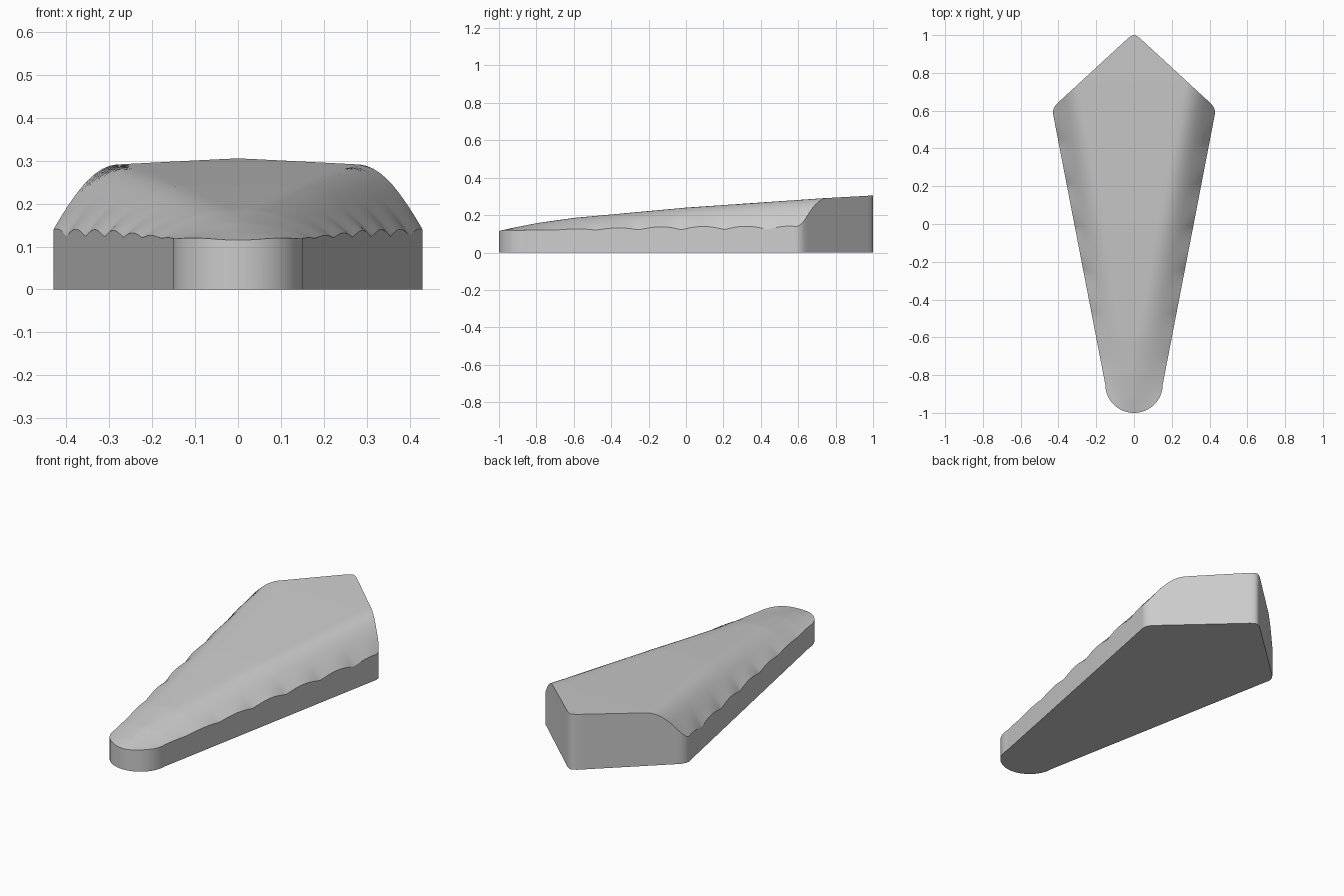
import bpy, bmesh, math

cube = bpy.data.objects.get("Cube")
if cube:
    bpy.data.objects.remove(cube)

COLS = 40            # divisions across the width
BEVEL = 0.18         # width of the rounded shoulder


def lerp_table(table, t):
    for (a, va), (b, vb) in zip(table, table[1:]):
        if t <= b:
            return va + (vb - va) * (t - a) / (b - a)
    return table[-1][1]


def side_line(y):
    return 0.152 + (y + 0.85) * 0.193


# Ridge height along the length
RIDGE = [(-1, 0.115), (-0.93, 0.132), (-0.8, 0.157), (-0.6, 0.185),
         (0, 0.24), (0.73, 0.29), (1, 0.305)]


def top_height(x, y):
    d = max(0, side_line(y) - abs(x))
    top = lerp_table(RIDGE, y)
    edge = min(top, 0.118 + 0.004 * (y + 1))
    t = min(1, d / BEVEL)
    # Scalloped lower edge that fades into the shoulder
    wave = abs(math.sin(math.pi * (y - 0.435) / 0.23))
    scallop = 0.017 * wave * min(1, max(0, (y + 0.9) / 0.8))
    fade = max(0, 1 - d / 0.08) ** 2
    return edge + (top - edge) * (1 - (1 - t) ** 2) + scallop * fade


# Outline stations (y, half width): round tip, straight sides, pointed back
stations = []
for i in range(14):
    a = math.pi / 2 * i / 14
    stations.append((-0.85 - 0.15 * math.cos(a), 0.152 * math.sin(a)))
for i in range(101):
    y = -0.85 + 1.44 * i / 100
    stations.append((y, side_line(y)))
stations += [(0.607, 0.427), (0.622, 0.419)]
for i in range(25):
    t = i / 24
    stations.append((0.635 + 0.35 * t, 0.41 - 0.38 * t))
stations += [(0.995, 0.015), (1.0, 0.0)]

bm = bmesh.new()


def add_face(verts, smooth=True):
    verts = list(dict.fromkeys(verts))
    if len(verts) > 2:
        bm.faces.new(verts).smooth = smooth


# Top rows and bottom rim
rows, rim = [], []
for y, w in stations:
    if w < 1e-6:
        rows.append([bm.verts.new((0, y, top_height(0, y)))] * (COLS + 1))
        rim.append([bm.verts.new((0, y, 0))] * 2)
    else:
        xs = [w * math.sin(math.pi / 2 * (2 * j / COLS - 1)) for j in range(COLS + 1)]
        rows.append([bm.verts.new((x, y, top_height(x, y))) for x in xs])
        rim.append([bm.verts.new((x, y, 0)) for x in (-w, w)])

# Top skin and side walls
for k in range(len(stations) - 1):
    r, s = rows[k], rows[k + 1]
    for j in range(COLS):
        add_face([r[j], r[j + 1], s[j + 1], s[j]])
    for col, side in ((0, 0), (COLS, 1)):
        add_face([rim[k][side], rim[k + 1][side], s[col], r[col]])

# Flat base
add_face([p[0] for p in rim] + [p[1] for p in reversed(rim)], smooth=False)
bmesh.ops.recalc_face_normals(bm, faces=bm.faces)

# Crisp edges around the top and bottom of the walls
for k in range(len(stations) - 1):
    for a, b in ((rows[k][0], rows[k + 1][0]), (rows[k][COLS], rows[k + 1][COLS]),
                 (rim[k][0], rim[k + 1][0]), (rim[k][1], rim[k + 1][1])):
        e = bm.edges.get((a, b))
        if e:
            e.smooth = False

mesh = bpy.data.meshes.new("blade_body")
bm.to_mesh(mesh)
bm.free()
body = bpy.data.objects.new("blade_body", mesh)
bpy.context.collection.objects.link(body)

# Plain grey
grey = bpy.data.materials.new("plain_grey")
grey.use_nodes = True
colour = (0.6, 0.6, 0.6, 1)
grey.diffuse_color = colour
grey.node_tree.nodes["Principled BSDF"].inputs["Base Color"].default_value = colour
mesh.materials.append(grey)
